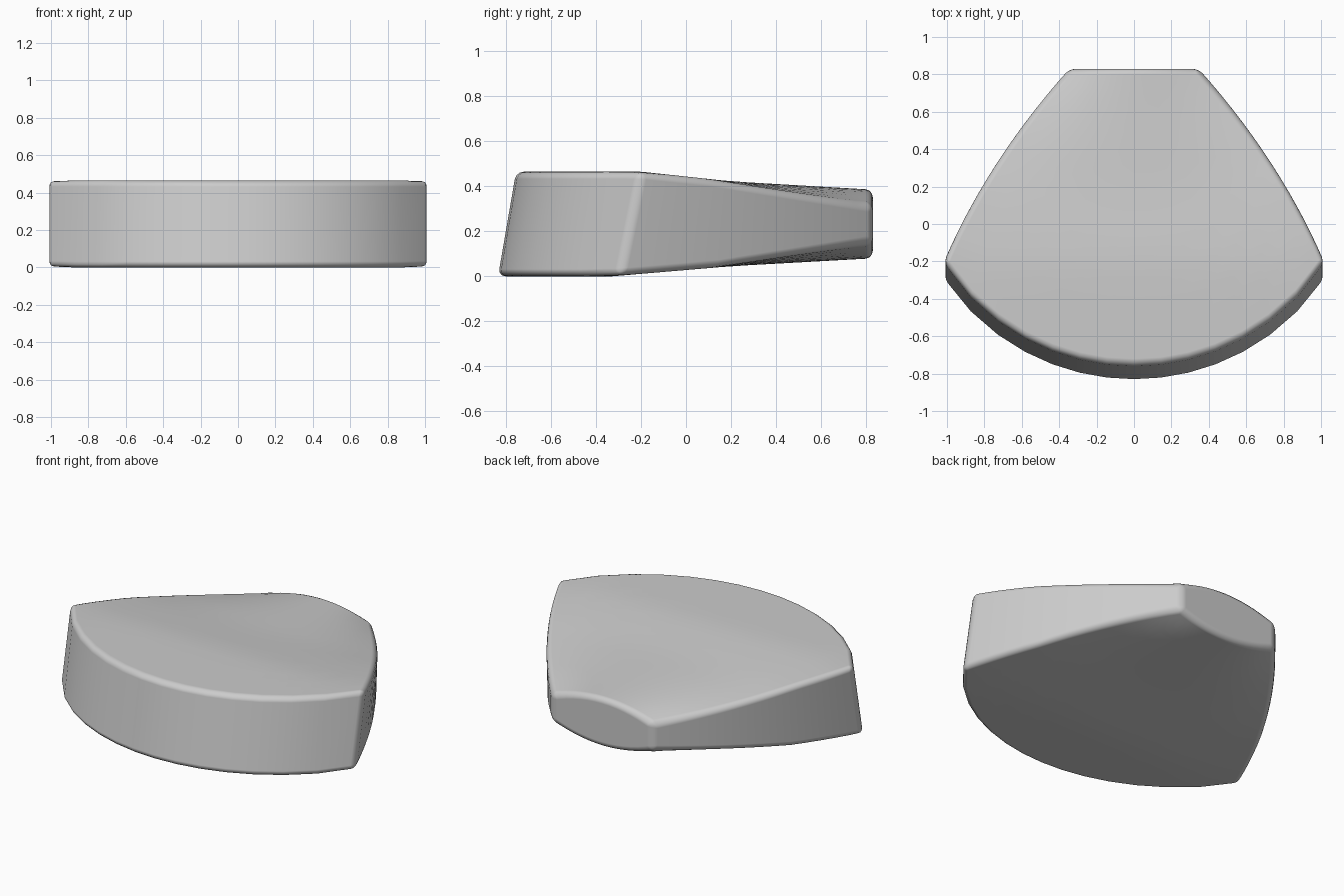
import bpy, bmesh, math

if "Cube" in bpy.data.objects:
    bpy.data.objects.remove(bpy.data.objects["Cube"])

NU, NV = 14, 14      # divisions across and front to back


def interp(y, pts):
    """Piecewise linear height profile."""
    if y <= pts[0][0]:
        return pts[0][1]
    for (a, za), (b, zb) in zip(pts, pts[1:]):
        if y <= b:
            return za + (zb - za) * (y - a) / (b - a)
    return pts[-1][1]


def surface_point(u, v, corner_y, front_y, inset):
    """Wedge-shaped plate: arced front, curved sides, straight back."""
    a, b, c = (1 - v) ** 2, 2 * v * (1 - v), v * v
    x = u * (a * 1.018 + b * 0.785 + c * 0.345)
    side_y = a * corner_y + b * 0.34 + c * 0.83
    sag = corner_y - front_y
    r = (1 + sag * sag) / (2 * sag)
    arc = sag - (r - math.sqrt(r * r - u * u))
    y = side_y - (1 - v) * arc
    # thickness tapers to the back, where the faces become crowned
    depth = interp(y, inset)
    crown = 0.07 * max(0, (y - 0.15) / 0.68) * u * u
    return x, y, depth + crown


bm = bmesh.new()
top, bottom = [], []
for j in range(NV + 1):
    v = j / NV
    rt, rb = [], []
    for i in range(NU + 1):
        u = 2 * i / NU - 1
        x, y, d = surface_point(u, v, -0.2, -0.755,
                                [(-0.2, 0), (0.2, 0.043), (0.83, 0.08)])
        rt.append(bm.verts.new((x, y, 0.465 - d)))
        x, y, d = surface_point(u, v, -0.295, -0.835,
                                [(-0.33, 0), (0.2, 0.045), (0.83, 0.08)])
        rb.append(bm.verts.new((x, y, d)))
    top.append(rt)
    bottom.append(rb)

# top and bottom faces
for j in range(NV):
    for i in range(NU):
        for g in (top, bottom):
            bm.faces.new((g[j][i], g[j][i + 1], g[j + 1][i + 1], g[j + 1][i]))


# walls around the outline
def rim(g):
    return (g[0][:] + [g[j][NU] for j in range(1, NV + 1)]
            + g[NV][-2::-1] + [g[j][0] for j in range(NV - 1, 0, -1)])


rt, rb = rim(top), rim(bottom)
for k in range(len(rt)):
    n = (k + 1) % len(rt)
    bm.faces.new((rb[k], rb[n], rt[n], rt[k]))
bmesh.ops.recalc_face_normals(bm, faces=bm.faces)
for f in bm.faces:
    f.smooth = True

mesh = bpy.data.meshes.new("wedge_block")
bm.to_mesh(mesh)
bm.free()
block = bpy.data.objects.new("wedge_block", mesh)
bpy.context.collection.objects.link(block)

# soft rounded edges
bev = block.modifiers.new("rounded_edges", 'BEVEL')
bev.width = 0.033
bev.segments = 3
bev.limit_method = 'ANGLE'
bev.angle_limit = math.radians(33)
bev.harden_normals = True
